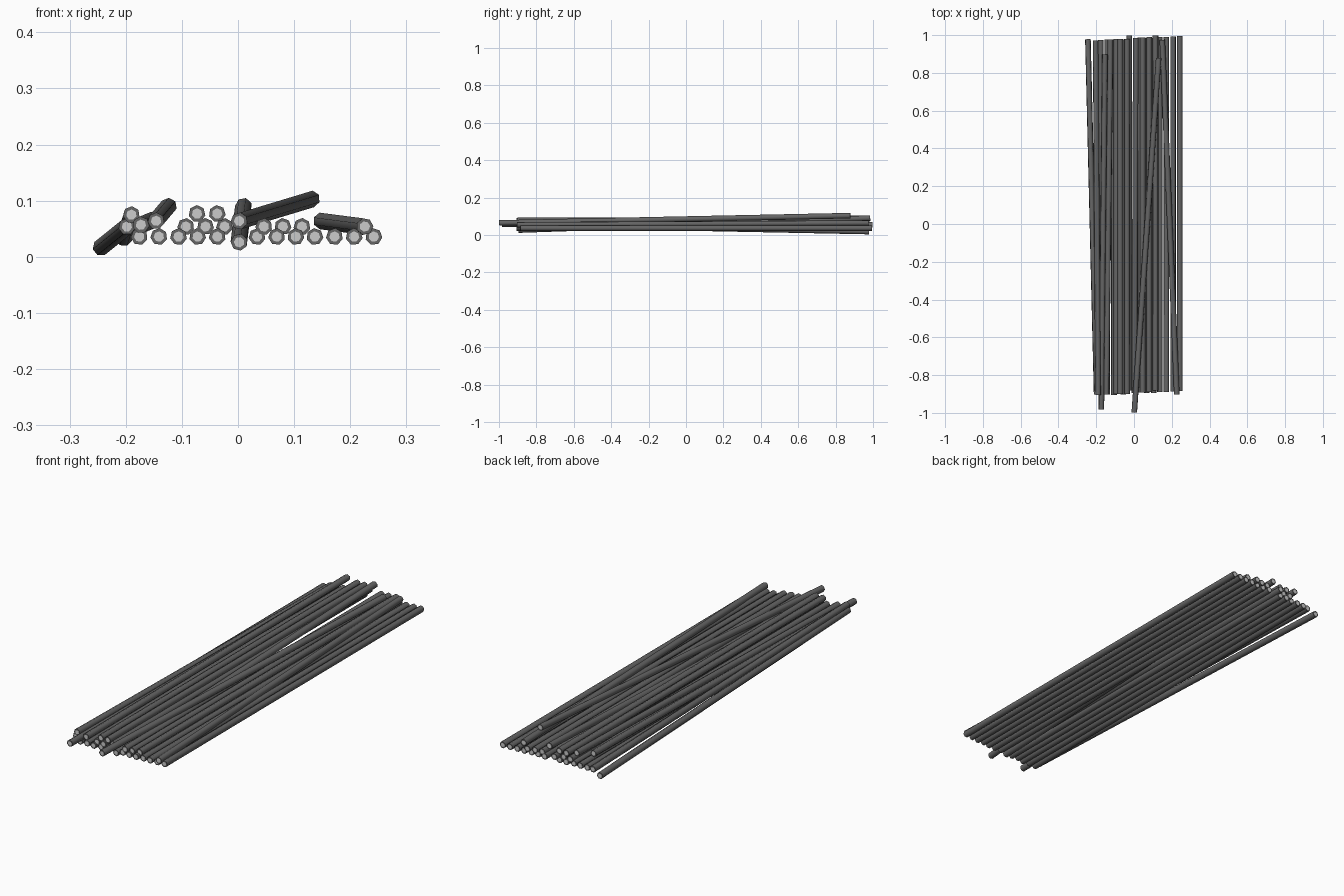
import bpy, bmesh, math, random
from mathutils import Vector

if "Cube" in bpy.data.objects:
    bpy.data.objects.remove(bpy.data.objects["Cube"])

random.seed(4)
R, LENGTH, SIDES = 0.0152, 1.88, 7


def material(name, v):
    m = bpy.data.materials.new(name)
    m.diffuse_color = (v, v, v, 1)
    m.use_nodes = True
    m.node_tree.nodes["Principled BSDF"].inputs["Base Color"].default_value = m.diffuse_color
    return m


dark = material("dark_steel", 0.13)
light = material("cut_steel", 0.6)


def rod(name, front, back, roll=0.0):
    """Low-poly dark bar with lighter cut centres on flat ends."""
    a, b = Vector(front), Vector(back)
    axis = (b - a).normalized()
    u = axis.cross(Vector((0, 0, 1))).normalized()
    v = u.cross(axis)
    bm = bmesh.new()
    rings = []
    for p, r in ((a, R * 0.62), (a, R), (b, R), (b, R * 0.62)):
        ring = []
        for i in range(SIDES):
            t = math.pi / 2 + roll + math.tau * i / SIDES
            ring.append(bm.verts.new(p + r * (math.cos(t) * u + math.sin(t) * v)))
        rings.append(ring)
    for k, (lo, hi) in enumerate(zip(rings, rings[1:])):
        for i in range(SIDES):
            j = (i + 1) % SIDES
            f = bm.faces.new((lo[i], lo[j], hi[j], hi[i]))
            f.smooth = k == 1
    # lighter end centres
    for ring in (rings[0], rings[-1]):
        bm.faces.new(ring).material_index = 1
    bmesh.ops.recalc_face_normals(bm, faces=bm.faces)
    # crisp rim between side and end
    for e in bm.edges:
        if len(e.link_faces) == 2 and e.calc_face_angle() > math.radians(60):
            e.smooth = False
    me = bpy.data.meshes.new(name)
    bm.to_mesh(me)
    bm.free()
    me.materials.append(dark)
    me.materials.append(light)
    bpy.context.collection.objects.link(bpy.data.objects.new(name, me))


# neatly stacked rods: row height and x positions
rows = {
    "bottom": (0.036, (-0.176, -0.141, -0.106, -0.072, -0.037, 0.034, 0.069,
                       0.103, 0.137, 0.172, 0.207, 0.242)),
    "middle": (0.054, (-0.093, -0.058, -0.024, 0.046, 0.080, 0.114)),
    "top": (0.077, (-0.073, -0.037)),
}
# rods that slid forwards or backwards: front y
slid = {-0.024: -0.882, 0.114: -0.882, 0.242: -0.885, 0.207: -0.887}
for row, (z, xs) in rows.items():
    for n, x in enumerate(xs):
        base = -0.903 if x < -0.03 else -0.893
        y = slid.get(x, base + random.uniform(-0.004, 0.004))
        rod(f"{row}_rod_{n + 1}", (x, y, z), (x, y + LENGTH, z),
            random.uniform(-0.15, 0.15))

# loose rods lying askew: (front x, y, z), (back x, y, z)
loose = [
    ((-0.198, -0.902, 0.054), (-0.244, 0.978, 0.017)),
    ((-0.190, -0.906, 0.075), (-0.203, 0.972, 0.034)),
    ((-0.173, -0.983, 0.057), (-0.154, 0.897, 0.065)),
    ((-0.146, -0.903, 0.064), (-0.124, 0.977, 0.090)),
    ((0.002, -0.895, 0.026), (0.010, 0.985, 0.090)),
    ((0.002, -0.998, 0.064), (0.131, 0.879, 0.103)),
    ((0.226, -0.903, 0.054), (0.149, 0.975, 0.064)),
]
for n, (a, b) in enumerate(loose):
    rod(f"loose_rod_{n + 1}", a, b, random.uniform(-0.4, 0.4))
